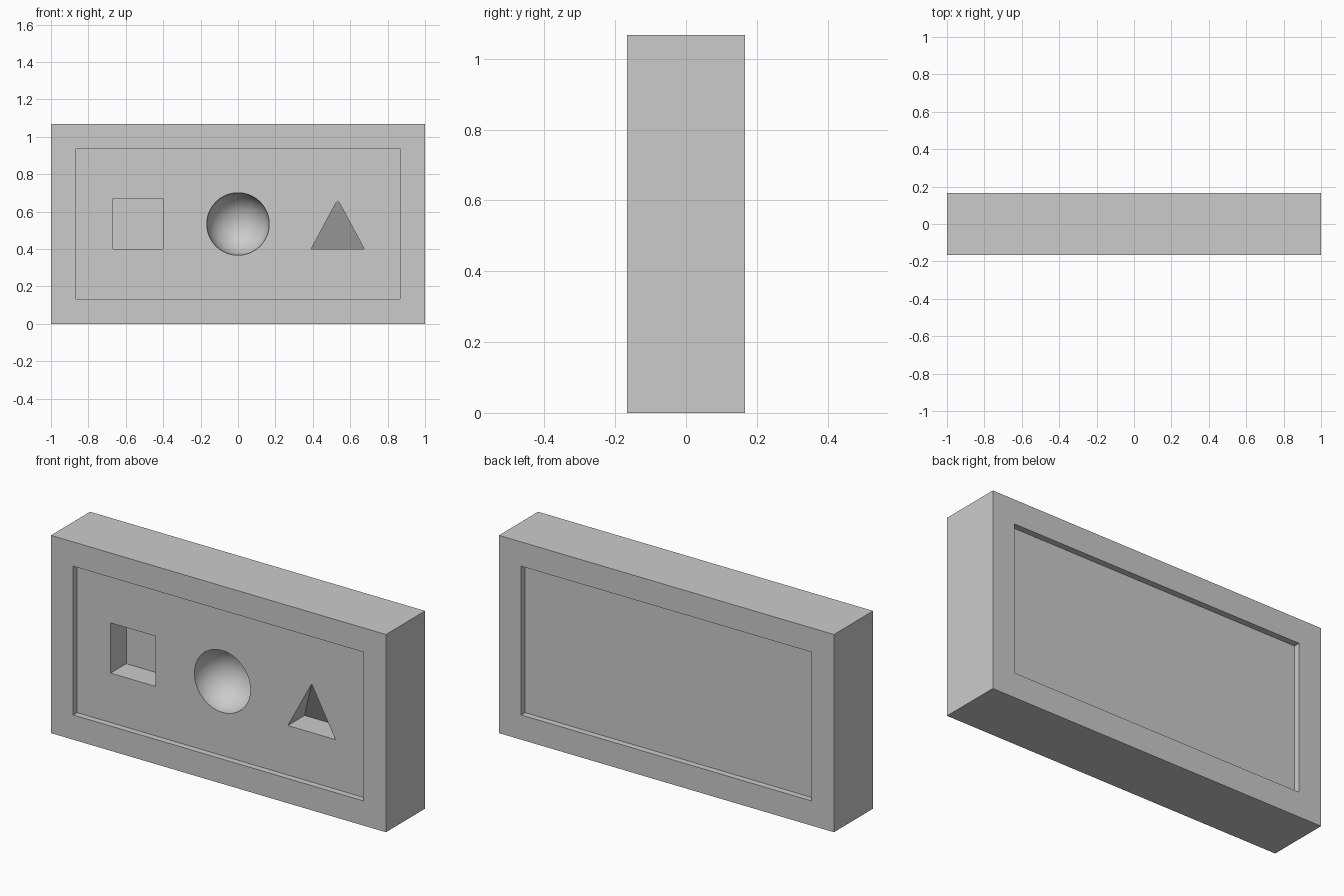
import bpy

if "Cube" in bpy.data.objects:
    bpy.data.objects.remove(bpy.data.objects["Cube"])

FLOOR = -0.1333          # y of the sunken front panel
AXIS = FLOOR + 0.0005    # shape centres, nudged just behind the panel
MID = 0.5335             # middle height


def mesh_object(name, verts, faces):
    me = bpy.data.meshes.new(name)
    me.from_pydata(verts, [], faces)
    ob = bpy.data.objects.new(name, me)
    bpy.context.collection.objects.link(ob)
    return ob


def box(name, x0, x1, y0, y1, z0, z1):
    bpy.ops.mesh.primitive_cube_add(
        size=1, location=((x0 + x1) / 2, (y0 + y1) / 2, (z0 + z1) / 2))
    ob = bpy.context.object
    ob.name = name
    ob.scale = (x1 - x0, y1 - y0, z1 - z0)
    bpy.ops.object.transform_apply(location=True, rotation=True, scale=True)
    return ob


def carve(body, cutter):
    bpy.context.view_layer.objects.active = body
    mod = body.modifiers.new("carve", 'BOOLEAN')
    mod.operation = 'DIFFERENCE'
    mod.solver = 'EXACT'
    mod.object = cutter
    bpy.ops.object.modifier_apply(modifier=mod.name)
    bpy.data.objects.remove(cutter)


# Main slab
block = box("framed_block", -1, 1, -0.1667, 0.1667, 0, 1.067)

# Shallow panels on front and back
carve(block, box("front_panel_cutter", -0.867, 0.867, -0.4, FLOOR, 0.1333, 0.936))
carve(block, box("back_panel_cutter", -0.867, 0.867, -FLOOR, 0.4, 0.1333, 0.936))

# Half-cube hollow
carve(block, box("cube_cutter", -0.667, -0.4, -0.3, 0.0, 0.4, 0.671))

# Hemisphere hollow
bpy.ops.mesh.primitive_uv_sphere_add(segments=64, ring_count=32, radius=0.167,
                                     location=(0, AXIS, MID))
ball = bpy.context.object
ball.name = "ball_cutter"
carve(block, ball)

# Half-pyramid hollow: triangular opening, back face slopes up to the front apex
cx, h, z0, z1 = 0.533, 0.142, 0.4, 0.664
verts = [(cx - h, -0.3, z0), (cx + h, -0.3, z0), (cx, -0.3, z1),
         (cx - h, AXIS, z0), (cx + h, AXIS, z0), (cx, AXIS, z1),
         (cx - h, AXIS + h, z0), (cx + h, AXIS + h, z0)]
faces = [(0, 1, 2), (0, 2, 5, 3), (1, 4, 5, 2), (0, 3, 6, 7, 4, 1),
         (3, 5, 6), (4, 7, 5), (6, 5, 7)]
carve(block, mesh_object("pyramid_cutter", verts, faces))

# Smooth hollow, crisp edges
bpy.ops.object.select_all(action='DESELECT')
block.select_set(True)
bpy.context.view_layer.objects.active = block
bpy.ops.object.shade_smooth_by_angle()
